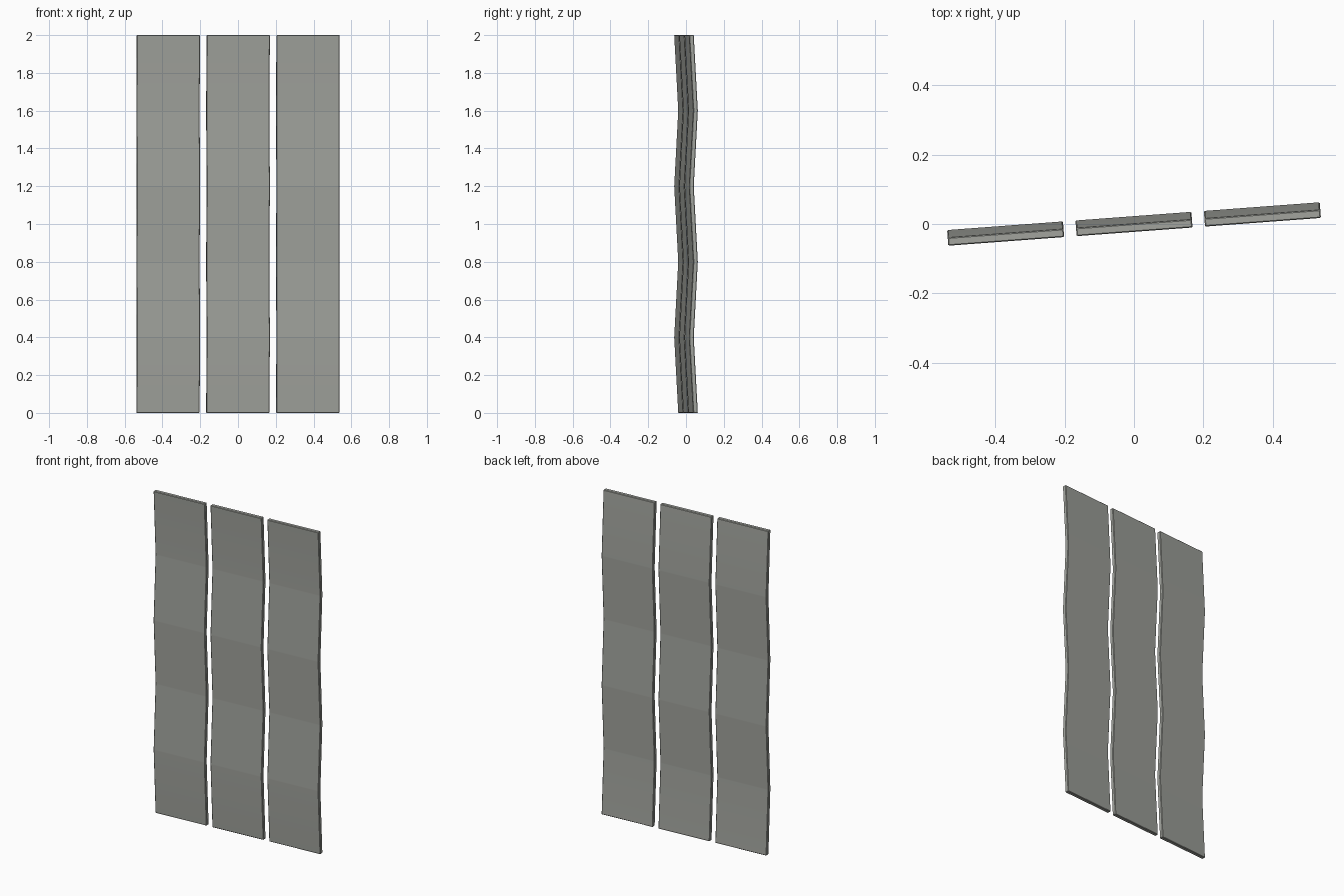
import bpy, bmesh, math

if "Cube" in bpy.data.objects:
    bpy.data.objects.remove(bpy.data.objects["Cube"])

WIDTH, PITCH = 0.335, 0.371      # panel width and centre spacing
THICK, FOLD = 0.024, 0.0215      # slab thickness and zigzag depth
HEIGHT, BANDS = 2.0, 5
TURN = math.atan(0.0745)         # slight turn of the whole row

mat = bpy.data.materials.new("warm_grey")
mat.diffuse_color = (0.36, 0.37, 0.34, 1)
mat.use_nodes = True
mat.node_tree.nodes["Principled BSDF"].inputs["Base Color"].default_value = mat.diffuse_color


def folded_panel(name, offset):
    # Zigzag profile: folds alternate between back and front
    levels = []
    for i in range(BANDS + 1):
        mid = FOLD / 2 if i % 2 == 0 else -FOLD / 2
        levels.append((mid, HEIGHT * i / BANDS))
    bm = bmesh.new()
    rings = []
    for y, z in levels:
        rings.append([bm.verts.new((sx * WIDTH / 2, y + sy * THICK / 2, z))
                      for sx, sy in ((-1, -1), (1, -1), (1, 1), (-1, 1))])
    for a, b in zip(rings, rings[1:]):
        for k in range(4):
            n = (k + 1) % 4
            bm.faces.new((a[k], a[n], b[n], b[k]))
    bm.faces.new(rings[0][::-1])
    bm.faces.new(rings[-1])
    bmesh.ops.recalc_face_normals(bm, faces=bm.faces)

    # Softened outer edges and fold creases
    edges = [e for e in bm.edges if e.calc_face_angle() > math.radians(3)]
    bmesh.ops.bevel(bm, geom=edges, offset=0.003, segments=1,
                    affect='EDGES', clamp_overlap=True)
    me = bpy.data.meshes.new(name)
    bm.to_mesh(me)
    bm.free()
    me.materials.append(mat)
    ob = bpy.data.objects.new(name, me)
    bpy.context.collection.objects.link(ob)
    ob.location = (offset * math.cos(TURN), offset * math.sin(TURN), 0)
    ob.rotation_euler.z = TURN
    bpy.context.view_layer.objects.active = ob
    ob.select_set(True)
    bpy.ops.object.shade_smooth_by_angle(angle=math.radians(30))
    ob.select_set(False)


# Row of three panels
for name, step in (("left_panel", -1), ("middle_panel", 0), ("right_panel", 1)):
    folded_panel(name, step * PITCH)
